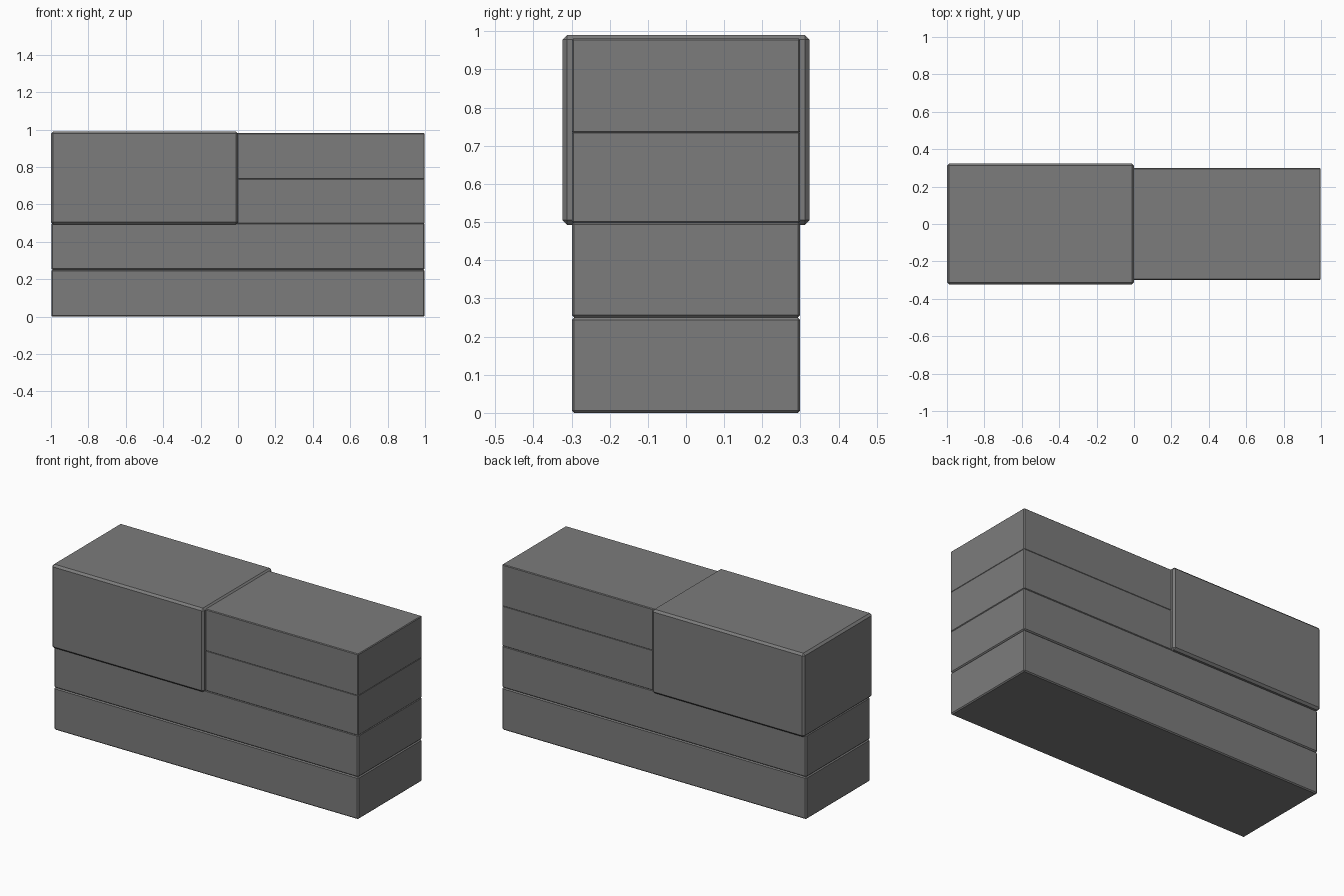
import bpy

if "Cube" in bpy.data.objects:
    bpy.data.objects.remove(bpy.data.objects["Cube"])

# One flat grey for the whole stack
grey = bpy.data.materials.new("mid grey")
grey.diffuse_color = (0.2, 0.2, 0.2, 1)
grey.use_nodes = True
grey.node_tree.nodes["Principled BSDF"].inputs["Base Color"].default_value = grey.diffuse_color


def block(name, x, y, z, chamfer):
    """Box between the given (min, max) ranges with chamfered edges."""
    ranges = (x, y, z)
    bpy.ops.mesh.primitive_cube_add(size=1, location=[(a + b) / 2 for a, b in ranges])
    ob = bpy.context.object
    ob.name = name
    ob.scale = [b - a for a, b in ranges]
    bpy.ops.object.transform_apply(location=False, rotation=False, scale=True)
    bevel = ob.modifiers.new("chamfer", "BEVEL")
    bevel.width = chamfer
    bevel.segments = 1
    ob.data.materials.append(grey)
    return ob


depth = (-0.299, 0.299)

# Two long lower slabs
block("lower_slab_1", (-0.998, 0.998), depth, (0.0, 0.25), 0.006)
block("lower_slab_2", (-0.998, 0.998), depth, (0.25, 0.5), 0.006)

# Two half-length slabs on the right
block("upper_slab_1", (-0.02, 0.998), depth, (0.497, 0.737), 0.004)
block("upper_slab_2", (-0.02, 0.998), depth, (0.733, 0.981), 0.004)

# Larger block on the upper left, standing slightly proud
block("large_block", (-1.0, 0.0), (-0.324, 0.324), (0.493, 0.99), 0.012)
